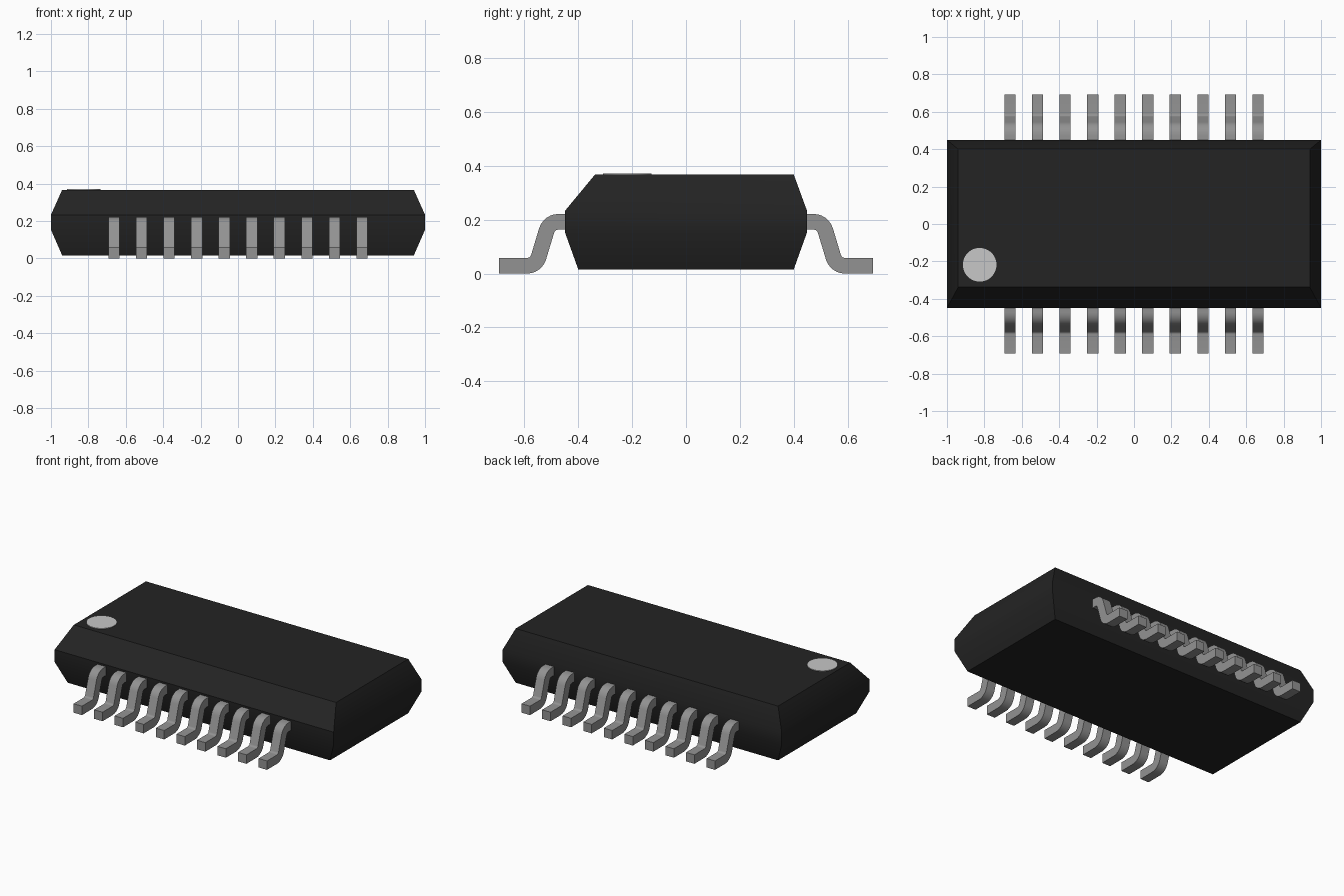
import bpy
import bmesh
import math

cube = bpy.data.objects.get("Cube")
if cube:
    bpy.data.objects.remove(cube, do_unlink=True)


def material(name, value, roughness=0.6):
    m = bpy.data.materials.new(name)
    m.use_nodes = True
    color = (value, value, value, 1.0)
    m.diffuse_color = color
    bsdf = m.node_tree.nodes["Principled BSDF"]
    bsdf.inputs["Base Color"].default_value = color
    bsdf.inputs["Roughness"].default_value = roughness
    return m


def finish(name, bm, mat):
    bmesh.ops.recalc_face_normals(bm, faces=bm.faces)
    mesh = bpy.data.meshes.new(name)
    bm.to_mesh(mesh)
    bm.free()
    mesh.materials.append(mat)
    ob = bpy.data.objects.new(name, mesh)
    bpy.context.collection.objects.link(ob)
    bpy.ops.object.select_all(action='DESELECT')
    ob.select_set(True)
    bpy.context.view_layer.objects.active = ob
    bpy.ops.object.shade_smooth_by_angle(angle=math.radians(30))
    return ob


black = material("black plastic", 0.017)
metal = material("lead metal", 0.29)
light = material("light grey marker", 0.57)

# Package body: stacked rectangles (z, half x, front y, back y), wide chamfer on the front
sections = [
    (0.016, 0.94, -0.40, 0.40),
    (0.153, 1.00, -0.449, 0.449),
    (0.233, 1.00, -0.449, 0.449),
    (0.367, 0.94, -0.338, 0.40),
]
bm = bmesh.new()
rings = [[bm.verts.new((x, y, z)) for x, y in ((-hx, y0), (hx, y0), (hx, y1), (-hx, y1))]
         for z, hx, y0, y1 in sections]
for low, high in zip(rings, rings[1:]):
    for i in range(4):
        j = (i + 1) % 4
        bm.faces.new((low[i], low[j], high[j], high[i]))
bm.faces.new(rings[0][::-1])
bm.faces.new(rings[-1])
finish("package_body", bm, black)

# Pin one marker: thin disc on the top face
bm = bmesh.new()
bmesh.ops.create_cone(bm, cap_ends=True, segments=48, radius1=0.09, radius2=0.09, depth=0.006)
bmesh.ops.translate(bm, verts=bm.verts, vec=(-0.825, -0.218, 0.368))
finish("pin_one_marker", bm, light)


# Gull-wing lead: side profile with two concentric bends, extruded across its width
def arc(cy, cz, r, a0, a1, n=6):
    angles = [math.radians(a0 + (a1 - a0) * i / n) for i in range(n + 1)]
    return [(cy + r * math.cos(a), cz + r * math.sin(a)) for a in angles]


THICK, BEND, WIDTH = 0.058, 0.016, 0.06
COUNT, FIRST_X = 10, -0.663
outer = BEND + THICK
profile = [(0.42, 0.147 + outer)]
profile += arc(0.474, 0.147, outer, 90, 18)
profile += arc(0.59, outer, BEND, 198, 270)
profile += [(0.693, THICK), (0.693, 0.0)]
profile += arc(0.59, outer, outer, 270, 198)
profile += arc(0.474, 0.147, BEND, 18, 90)
profile += [(0.42, 0.147 + BEND)]

bm = bmesh.new()
face = bm.faces.new([bm.verts.new((FIRST_X - WIDTH / 2, y, z)) for y, z in profile])
ext = bmesh.ops.extrude_face_region(bm, geom=[face])
bmesh.ops.translate(bm, vec=(WIDTH, 0, 0),
                    verts=[v for v in ext["geom"] if isinstance(v, bmesh.types.BMVert)])
leads = finish("leads", bm, metal)

# Repeat along the body and mirror to the other long side
row = leads.modifiers.new("row", 'ARRAY')
row.count = COUNT
row.use_relative_offset = False
row.use_constant_offset = True
row.constant_offset_displace = (-2 * FIRST_X / (COUNT - 1), 0, 0)
both = leads.modifiers.new("both_sides", 'MIRROR')
both.use_axis = (False, True, False)
both.use_mirror_merge = False
